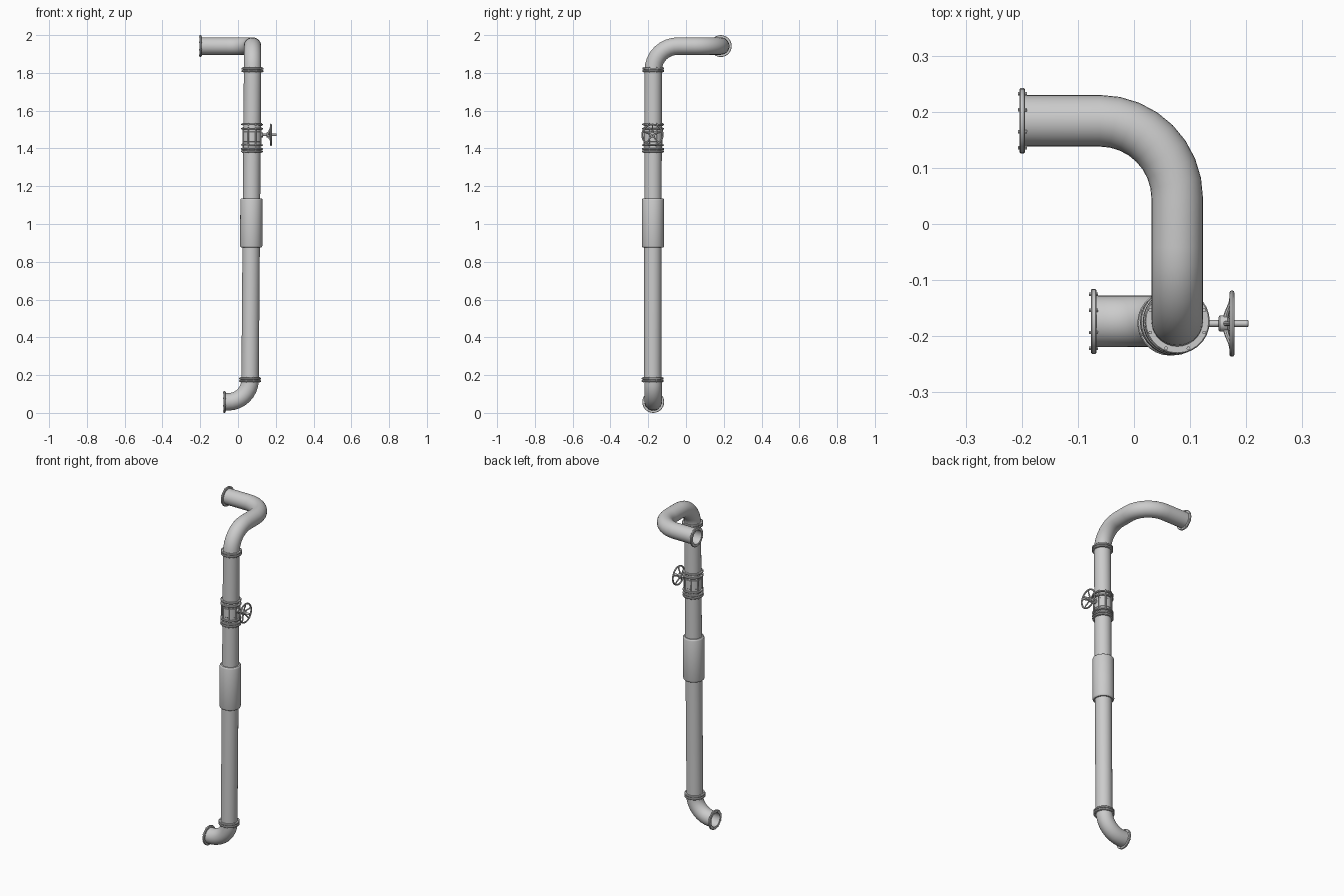
import bpy, bmesh
from math import sin, cos, pi, radians
from mathutils import Vector

if "Cube" in bpy.data.objects:
    bpy.data.objects.remove(bpy.data.objects["Cube"])

SIDES = 28
LOW, HIGH = Vector((0.064, -0.1765, 0.175)), Vector((0.077, -0.1735, 1.815))
UP = (HIGH - LOW).normalized()
X = Vector((1, 0, 0))


def axis(z):
    """Point on the slightly leaning riser at height z."""
    return LOW.lerp(HIGH, (z - LOW.z) / (HIGH.z - LOW.z))


def finish(name, bm):
    bmesh.ops.recalc_face_normals(bm, faces=bm.faces)
    me = bpy.data.meshes.new(name)
    bm.to_mesh(me)
    bm.free()
    ob = bpy.data.objects.new(name, me)
    bpy.context.collection.objects.link(ob)
    bpy.ops.object.select_all(action='DESELECT')
    ob.select_set(True)
    bpy.context.view_layer.objects.active = ob
    bpy.ops.object.shade_smooth_by_angle(angle=radians(35))
    return ob


def frame(t):
    u = t.cross(Vector((0, 1, 0)) if abs(t.y) < 0.8 else Vector((0, 0, 1))).normalized()
    return u, t.cross(u).normalized()


def sweep(bm, rings, closed=False, caps=False, sides=SIDES):
    """Skin circles given as (centre, tangent, radius), carrying the frame along."""
    u = frame(rings[0][1])[0]
    loops = []
    for c, t, r in rings:
        u = (u - t * u.dot(t)).normalized()
        v = t.cross(u)
        loops.append([bm.verts.new(c + (u * cos(a) + v * sin(a)) * r)
                      for a in (2 * pi * i / sides for i in range(sides))])
    pairs = list(zip(loops, loops[1:])) + ([(loops[-1], loops[0])] if closed else [])
    for p, q in pairs:
        for i in range(sides):
            j = (i + 1) % sides
            bm.faces.new((p[i], p[j], q[j], q[i]))
    if caps:
        bm.faces.new(loops[0])
        bm.faces.new(loops[-1])


def lathe(bm, c, t, profile, **kw):
    """Revolve (offset, radius) pairs about the direction t."""
    sweep(bm, [(c + t * h, t, r) for h, r in profile], **kw)


def arc(centre, a, b, n=8):
    """Quarter bend from centre+a to centre+b, with tangents."""
    out = []
    for i in range(n + 1):
        k = pi / 2 * i / n
        out.append((centre + a * cos(k) + b * sin(k), (b * cos(k) - a * sin(k)).normalized()))
    return out


def pipe(name, path, r=0.046, wall=0.005):
    bm = bmesh.new()
    outer = [(c, t, r) for c, t in path]
    inner = [(c, t, r - wall) for c, t in reversed(path)]
    sweep(bm, outer + inner, closed=True)
    return finish(name, bm)


def flange(name, c, t, bolts=8, half=0.005, r=0.058):
    """Chamfered ring with a circle of hex bolts."""
    bm = bmesh.new()
    lathe(bm, c, t, [(-half, 0.041), (-half, r - 0.002), (-half + 0.002, r),
                     (half - 0.002, r), (half, r - 0.002), (half, 0.041)], closed=True)
    u, v = frame(t)
    for i in range(bolts):
        a = 2 * pi * (i + 0.5) / bolts
        lathe(bm, c + (u * cos(a) + v * sin(a)) * 0.052, t,
              [(-half - 0.003, 0.0035), (half + 0.003, 0.0035)], caps=True, sides=6)
    return finish(name, bm)


# straight riser
pipe("riser_pipe", [(axis(z), UP) for z in (0.17, 1.0, 1.82)])

# top pipe: bend toward the back, then bend to the left
R, topz, endy = 0.132, 1.942, 0.184
path = arc(HIGH + Vector((0, R, 0)), Vector((0, -R, 0)), Vector((0, 0, topz - HIGH.z)))
path += arc(Vector((HIGH.x - 0.138, endy - 0.138, topz)), Vector((0.138, 0, 0)), Vector((0, 0.138, 0)))
path.append((Vector((-0.203, endy, topz)), -X))
pipe("top_pipe", path)

# bottom elbow
c = Vector((LOW.x - 0.118, LOW.y + 0.003, LOW.z))
path = arc(c, Vector((0.118, 0, 0)), Vector((0, 0, -0.117)))
path.append((Vector((-0.077, c.y, 0.058)), -X))
pipe("bottom_elbow", path)

# open end flanges
flange("top_end_flange", Vector((-0.199, endy, topz)), X)
flange("bottom_end_flange", Vector((-0.072, c.y, 0.058)), X)

# paired joint flanges on the riser
for label, z in (("bottom_joint", 0.175), ("valve_lower_joint", 1.391), ("top_joint", 1.816)):
    for side, d in (("lower", -0.0065), ("upper", 0.0065)):
        flange(f"{label}_{side}_flange", axis(z + d), UP)

# sleeve coupling
bm = bmesh.new()
lathe(bm, axis(1.005), UP, [(-0.13, 0.044), (-0.13, 0.053), (-0.127, 0.057), (-0.121, 0.059),
                            (0.121, 0.059), (0.127, 0.057), (0.13, 0.053), (0.13, 0.044)], closed=True)
finish("sleeve_coupling", bm)

# valve body with its flanges and tie rods
for label, z in (("top", 1.527), ("upper", 1.505), ("lower", 1.418)):
    flange(f"valve_{label}_flange", axis(z), UP, half=0.004)
VZ = 1.472
bm = bmesh.new()
lathe(bm, axis(1.462), UP, [(-0.04, 0.044), (-0.04, 0.047), (-0.027, 0.047), (-0.025, 0.049),
                            (0.025, 0.049), (0.027, 0.047), (0.04, 0.047), (0.04, 0.044)], closed=True)
u, v = frame(UP)
for i in range(8):
    a = 2 * pi * (i + 0.5) / 8
    lathe(bm, axis(1.462) + (u * cos(a) + v * sin(a)) * 0.052, UP,
          [(-0.045, 0.003), (0.045, 0.003)], caps=True, sides=8)
finish("valve_body", bm)

# valve stem with collar
base = Vector((0, -0.1775, VZ))
bm = bmesh.new()
lathe(bm, base, X, [(0.11, 0.013), (0.131, 0.013), (0.133, 0.011), (0.133, 0.006),
                    (0.203, 0.006), (0.204, 0.005)], caps=True, sides=16)
finish("valve_stem", bm)

# handwheel: hub, rim and five dished spokes
bm = bmesh.new()
lathe(bm, base, X, [(0.151, 0.012), (0.153, 0.0145), (0.167, 0.0145), (0.170, 0.010),
                    (0.176, 0.010)], caps=True, sides=16)
lathe(bm, base, X, [(0.1745 + 0.0047 * cos(k * pi / 4), 0.0545 + 0.0047 * sin(k * pi / 4))
                    for k in range(8)], closed=True, sides=32)
for i in range(5):
    a = 2 * pi * i / 5 + pi / 2
    d = Vector((0, cos(a), sin(a)))
    p = [base + X * x + d * r for x, r in ((0.163, 0.010), (0.166, 0.022), (0.172, 0.038), (0.1745, 0.054))]
    t = [(p[min(k + 1, 3)] - p[max(k - 1, 0)]).normalized() for k in range(4)]
    sweep(bm, [(p[k], t[k], (0.005, 0.0042, 0.0037, 0.0035)[k]) for k in range(4)], caps=True, sides=8)
finish("handwheel", bm)
